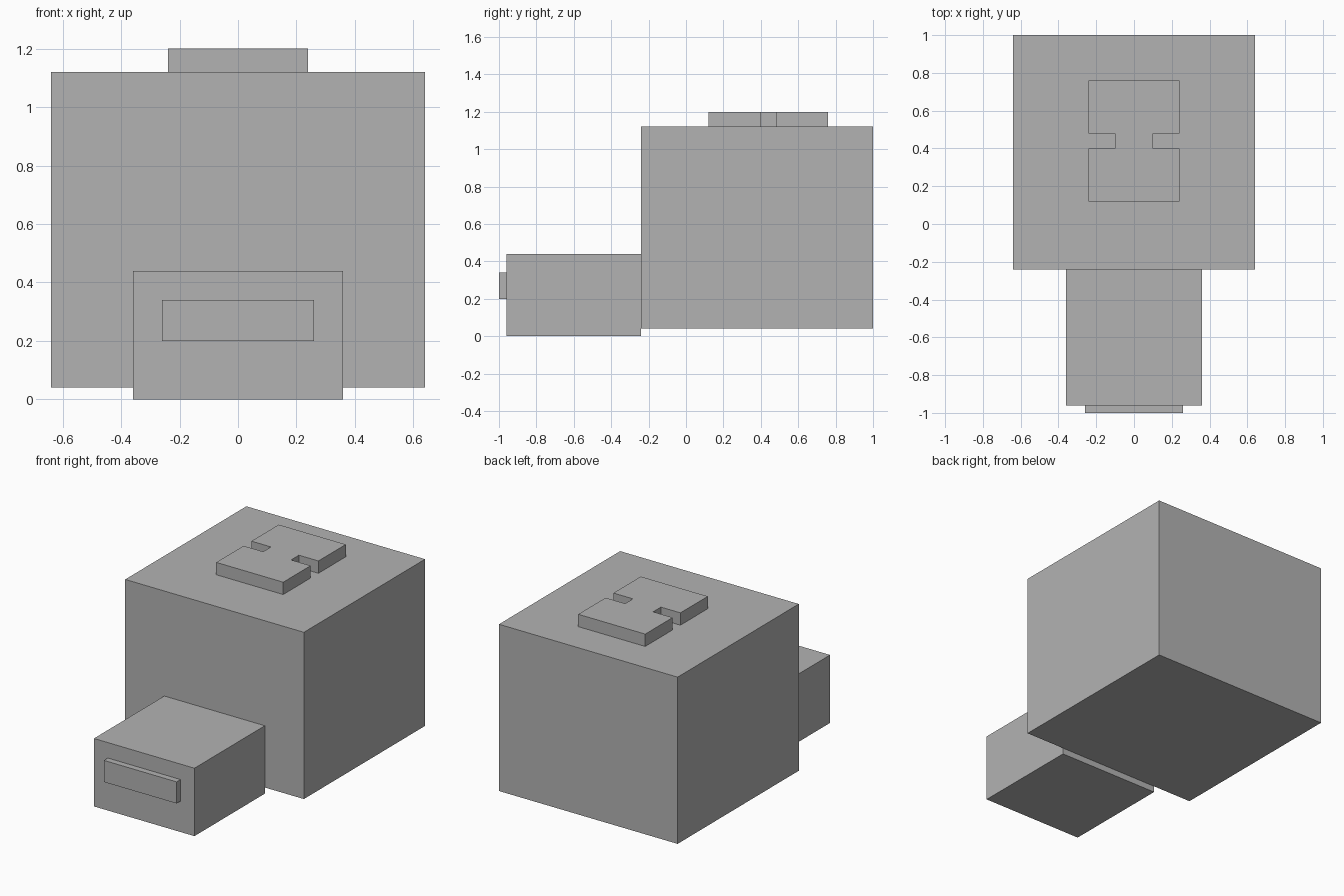
import bpy
import bmesh

cube = bpy.data.objects.get("Cube")
if cube:
    bpy.data.objects.remove(cube, do_unlink=True)

# One plain grey for every part
grey = bpy.data.materials.new("plain grey")
grey.use_nodes = True
color = (0.45, 0.45, 0.45, 1)
grey.diffuse_color = color
grey.node_tree.nodes["Principled BSDF"].inputs["Base Color"].default_value = color


def prism(name, outline, bottom, top):
    """Extrude a flat xy outline from bottom to top."""
    mesh = bpy.data.meshes.new(name)
    bm = bmesh.new()
    base = bm.faces.new([bm.verts.new((x, y, bottom)) for x, y in outline])
    result = bmesh.ops.extrude_face_region(bm, geom=[base], use_keep_orig=True)
    raised = [v for v in result["geom"] if isinstance(v, bmesh.types.BMVert)]
    bmesh.ops.translate(bm, verts=raised, vec=(0, 0, top - bottom))
    bmesh.ops.recalc_face_normals(bm, faces=bm.faces)
    bm.to_mesh(mesh)
    bm.free()
    mesh.materials.append(grey)
    obj = bpy.data.objects.new(name, mesh)
    bpy.context.collection.objects.link(obj)
    return obj


def mirrored(right_side):
    """Complete a right-hand outline with its mirror image in x."""
    return right_side + [(-x, y) for x, y in reversed(right_side)]


def box(name, half_width, front, back, bottom, top):
    return prism(name, mirrored([(half_width, front), (half_width, back)]), bottom, top)


# Main block, front block and the raised bar on its face
box("main_block", 0.64, -0.24, 1.0, 0.04, 1.12)
box("front_block", 0.36, -0.96, -0.24, 0.0, 0.44)
box("front_bar", 0.26, -1.0, -0.96, 0.20, 0.34)

# Raised top plate with a notch in each side
notched = [(0.24, 0.12), (0.24, 0.40), (0.10, 0.40),
           (0.10, 0.48), (0.24, 0.48), (0.24, 0.76)]
prism("top_plate", mirrored(notched), 1.12, 1.20)
